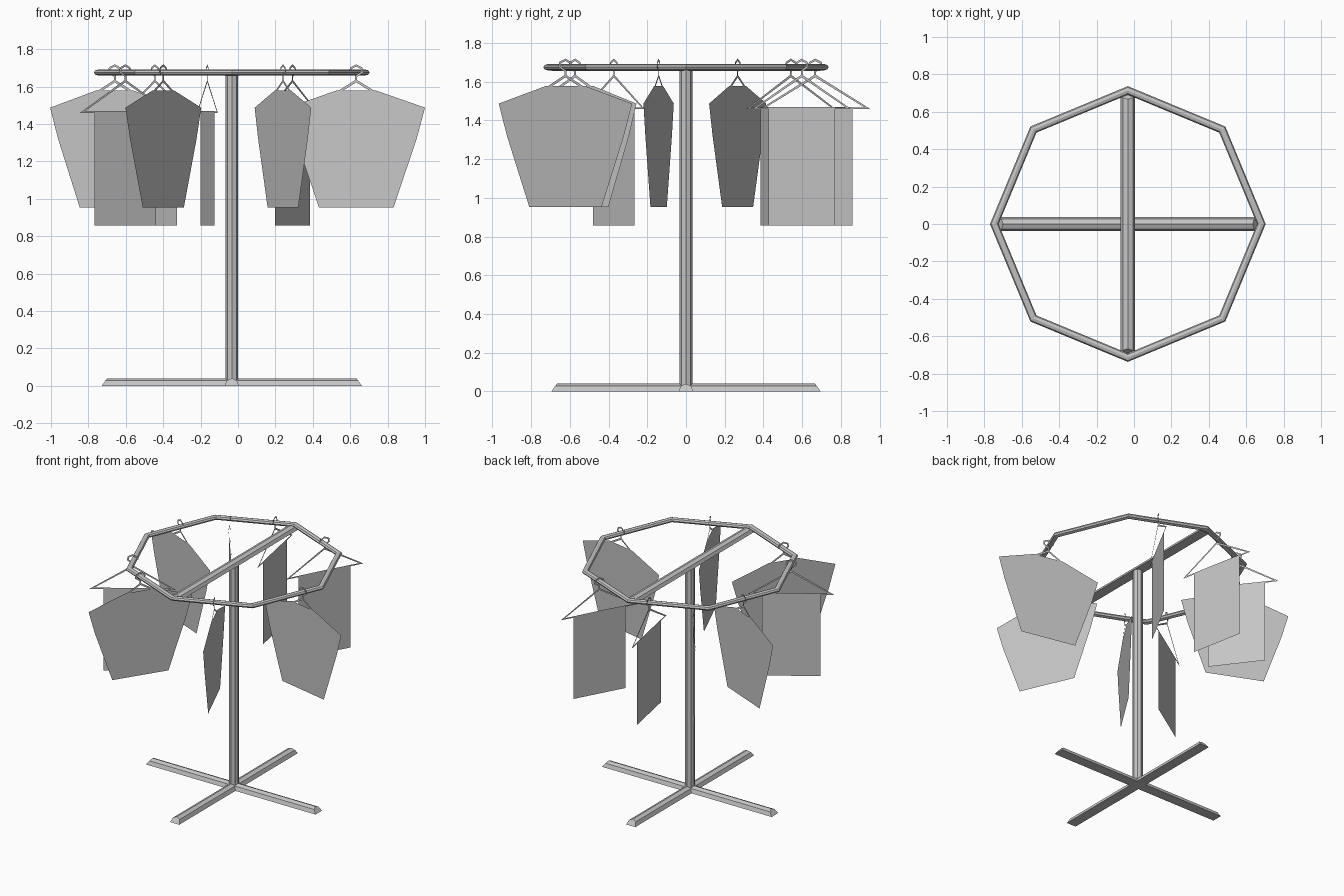
import bpy
import bmesh
from math import cos, sin, pi, radians
from mathutils import Vector, Matrix

CENTRE = Vector((-0.033, 0, 0))
HANG_RADIUS = 0.68

if "Cube" in bpy.data.objects:
    bpy.data.objects.remove(bpy.data.objects["Cube"], do_unlink=True)

grey = bpy.data.materials.new("grey")
grey.use_nodes = True
grey.diffuse_color = (0.56, 0.56, 0.56, 1)
grey.node_tree.nodes["Principled BSDF"].inputs["Base Color"].default_value = grey.diffuse_color


def finish(name, bm, matrix, solid=True):
    if solid:
        bmesh.ops.recalc_face_normals(bm, faces=bm.faces)
    mesh = bpy.data.meshes.new(name)
    bm.to_mesh(mesh)
    bm.free()
    mesh.materials.append(grey)
    obj = bpy.data.objects.new(name, mesh)
    obj.matrix_world = matrix
    bpy.context.collection.objects.link(obj)
    return obj


def bridge(bm, a, b, closed=True):
    n = len(a)
    for i in range(n if closed else n - 1):
        j = (i + 1) % n
        bm.faces.new((a[i], a[j], b[j], b[i]))


def half_round_bar(name, z, angle, height):
    # Flat underside, faceted top, sloping ends
    bm = bmesh.new()
    ends = []
    for side in (-1, 1):
        ring = []
        for k in range(5):
            a = k * pi / 4
            x = side * (0.695 - 0.028 * sin(a))
            ring.append(bm.verts.new((x, 0.038 * cos(a), height * sin(a))))
        bm.faces.new(ring)
        ends.append(ring)
    bridge(bm, *ends)
    place = Matrix.Translation(CENTRE + Vector((0, 0, z)))
    finish(name, bm, place @ Matrix.Rotation(radians(angle), 4, 'Z'))


def ribbon(bm, points, width):
    # Flat mitred strip in the local x-z plane
    pts = [Vector(p) for p in points]
    left, right = [], []
    for i, p in enumerate(pts):
        before = (p - pts[i - 1]).normalized() if i else None
        after = (pts[i + 1] - p).normalized() if i < len(pts) - 1 else None
        d = ((before or after) + (after or before)).normalized()
        n = Vector((-d.y, d.x))
        n *= width / 2 / max(0.4, d.dot(before or after))
        left.append(bm.verts.new((p.x + n.x, 0, p.y + n.y)))
        right.append(bm.verts.new((p.x - n.x, 0, p.y - n.y)))
    bridge(bm, left, right, closed=False)


def hung(angle):
    # Garments hang in vertical planes that pass through the pole
    return (Matrix.Translation(CENTRE) @ Matrix.Rotation(radians(angle), 4, 'Z')
            @ Matrix.Translation((HANG_RADIUS, 0, 0)))


HOOK = [(0, 1.63), (0, 1.655), (0.033, 1.677), (0.03, 1.698),
        (0, 1.713), (-0.028, 1.698), (-0.034, 1.68)]


def hanger(name, angle, full):
    bm = bmesh.new()
    ribbon(bm, HOOK, 0.011)
    if full:
        ribbon(bm, [(0, 1.463), (-0.275, 1.463), (0, 1.63), (0.275, 1.463), (0, 1.463)], 0.013)
    else:
        ribbon(bm, [(-0.095, 1.572), (0, 1.63), (0.095, 1.572)], 0.013)
    finish(name, bm, hung(angle), solid=False)


def sheet(name, angle, half_outline):
    mirrored = [(-x, z) for x, z in reversed(half_outline) if x > 0]
    bm = bmesh.new()
    bm.faces.new([bm.verts.new((x, 0, z)) for x, z in half_outline + mirrored])
    bmesh.ops.triangulate(bm, faces=bm.faces)
    finish(name, bm, hung(angle), solid=False)


# Stand: crossed feet, pole and top crossbar
half_round_bar("foot_bar_across", 0, 0, 0.04)
half_round_bar("foot_bar_deep", 0, 90, 0.04)
half_round_bar("top_crossbar", 1.655, 90, 0.033)

bm = bmesh.new()
bmesh.ops.create_cone(bm, cap_ends=True, segments=8, radius1=0.034, radius2=0.034, depth=1.655)
finish("pole", bm, Matrix.Translation(CENTRE + Vector((0, 0, 0.8325))))

# Eight-sided hanging rail
bm = bmesh.new()
loops = []
for i in range(8):
    a = i * pi / 4
    loop = []
    for k in range(8):
        t = k * pi / 4
        r = 0.714 + 0.023 * cos(t)
        loop.append(bm.verts.new((r * cos(a), r * sin(a), 0.016 * sin(t))))
    loops.append(loop)
for i in range(8):
    bridge(bm, loops[i], loops[(i + 1) % 8])
finish("hanging_rail", bm, Matrix.Translation(CENTRE + Vector((0, 0, 1.675))))

# Shirts
SHIRT = [(0, 1.55), (0.11, 1.578), (0.376, 1.487), (0.33, 1.32),
         (0.204, 1.382), (0.204, 0.953)]
for i, angle in enumerate((-12, -66.3, -122.6, 156.9), 1):
    sheet(f"shirt_{i}", angle, SHIRT)
    hanger(f"shirt_hanger_{i}", angle, full=False)

# Folded trousers
TROUSERS = [(0.196, 1.468), (0.196, 0.856)]
for i, angle in enumerate((61.5, 101.1, 127.2, 213.2), 1):
    sheet(f"trousers_{i}", angle, TROUSERS)
    hanger(f"trouser_hanger_{i}", angle, full=True)
